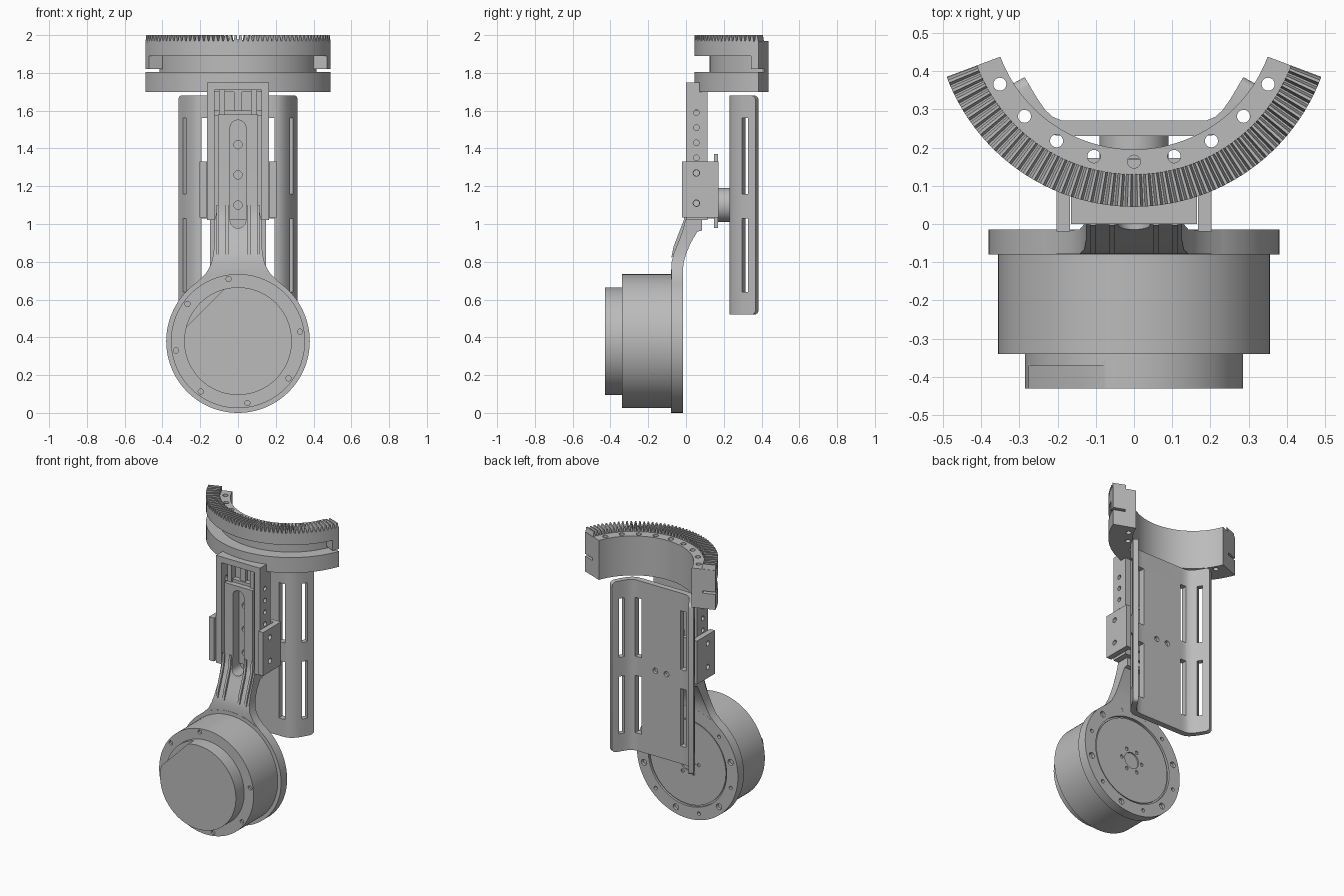
import bpy, bmesh, math
from mathutils import Matrix, Vector

if "Cube" in bpy.data.objects:
    bpy.data.objects.remove(bpy.data.objects["Cube"])

grey = bpy.data.materials.new("machined_grey")
grey.use_nodes = True
colour = (0.5, 0.5, 0.5, 1)
grey.diffuse_color = colour
grey.node_tree.nodes["Principled BSDF"].inputs["Base Color"].default_value = colour

AXIS = {"x": Matrix.Rotation(math.pi / 2, 4, "Y"),
        "y": Matrix.Rotation(math.pi / 2, 4, "X"), "z": Matrix()}


def box(bm, x, y, z, turn=Matrix()):
    """Box from (min, max) ranges, optionally turned by a matrix."""
    mid = Vector([sum(r) / 2 for r in (x, y, z)])
    size = [r[1] - r[0] for r in (x, y, z)]
    bmesh.ops.create_cube(bm, matrix=turn @ Matrix.Translation(mid) @ Matrix.Diagonal((*size, 1)))


def cyl(bm, axis, centre, radius, length, sides=24):
    bmesh.ops.create_cone(bm, cap_ends=True, segments=sides, radius1=radius, radius2=radius,
                          depth=length, matrix=Matrix.Translation(centre) @ AXIS[axis])


def loft(bm, rings):
    """Skin a list of equal point rings and cap both ends."""
    rows = [[bm.verts.new(p) for p in ring] for ring in rings]
    n = len(rows[0])
    for a, b in zip(rows, rows[1:]):
        for i in range(n):
            bm.faces.new((a[i], a[(i + 1) % n], b[(i + 1) % n], b[i]))
    bm.faces.new(rows[0])
    bm.faces.new(rows[-1])


def make(name, bm, cutter=None):
    """Turn a bmesh into a finished object, subtracting the cutter mesh."""
    ob = raw(name, bm)
    bpy.ops.object.select_all(action="DESELECT")
    bpy.context.view_layer.objects.active = ob
    ob.select_set(True)
    if cutter:
        tool = raw("cutter", cutter)
        tool.hide_render = True
        mod = ob.modifiers.new("cut", "BOOLEAN")
        mod.object, mod.operation, mod.solver = tool, "DIFFERENCE", "EXACT"
        mod.use_self = True
        bpy.ops.object.modifier_apply(modifier=mod.name)
        bpy.data.objects.remove(tool)
    bpy.ops.object.shade_smooth_by_angle(angle=math.radians(30))
    return ob


def raw(name, bm):
    bmesh.ops.recalc_face_normals(bm, faces=bm.faces)
    mesh = bpy.data.meshes.new(name)
    bm.to_mesh(mesh)
    bm.free()
    mesh.materials.append(grey)
    ob = bpy.data.objects.new(name, mesh)
    bpy.context.collection.objects.link(ob)
    return ob


def around(radius, degrees, y, z=0.38):
    a = math.radians(degrees)
    return (radius * math.cos(a), y, z + radius * math.sin(a))


# Motor body with screw holes on its front rim
body, cut = bmesh.new(), bmesh.new()
cyl(body, "y", (0, -0.205, 0.38), 0.355, 0.27, 96)
for i in range(8):
    if i != 1:
        cyl(cut, "y", around(0.332, 8.6 + 45 * i, -0.34), 0.014, 0.03, 16)
make("motor_body", body, cut)

# Front cover with a corner milled flat
cover, cut = bmesh.new(), bmesh.new()
cyl(cover, "y", (0, -0.38, 0.38), 0.285, 0.1, 96)
box(cut, (-0.5, -0.247), (-0.5, -0.37), (-0.4, 0.4),
    Matrix.Translation((0, 0, 0.38)) @ Matrix.Rotation(math.pi / 4, 4, "Y"))
make("motor_cover", cover, cut)

# Rear flange with recess, rim holes and hub ring
flange, cut = bmesh.new(), bmesh.new()
cyl(flange, "y", (0, -0.0475, 0.38), 0.38, 0.065, 96)
cyl(cut, "y", (0, -0.015, 0.38), 0.295, 0.03, 96)
for i in range(12):
    cyl(cut, "y", around(0.337, 30 * i + 15, -0.015), 0.02 if i % 2 else 0.012, 0.04, 16)
make("motor_flange", flange, cut)

rotor, cut = bmesh.new(), bmesh.new()
cyl(rotor, "y", (0, -0.028, 0.38), 0.285, 0.014, 96)
cyl(cut, "y", (0, -0.02, 0.38), 0.055, 0.02, 32)
for i in range(6):
    cyl(cut, "y", around(0.08, 60 * i, -0.02), 0.012, 0.02, 12)
make("rotor_disc", rotor, cut)

# Arm: neck blending out of the flange into a slotted slider (z, half width, front, back)
arm, cut = bmesh.new(), bmesh.new()
stations = [(0.68, 0.233, -0.078, -0.016), (0.70, 0.208, -0.078, -0.016), (0.74, 0.168, -0.078, -0.016),
            (0.79, 0.142, -0.078, -0.014), (0.84, 0.13, -0.066, 0.0), (0.9, 0.125, -0.042, 0.025),
            (0.96, 0.125, -0.02, 0.06), (0.965, 0.125, -0.018, 0.085), (1.02, 0.125, -0.003, 0.085),
            (1.025, 0.122, 0, 0.07), (1.1, 0.106, 0.004, 0.07), (1.58, 0.106, 0.004, 0.07)]
loft(arm, [[(-w, f, z), (w, f, z), (w, b, z), (-w, b, z)] for z, w, f, b in stations])
slot = []
for i in range(32):
    a = math.tau * (i + 0.5) / 32
    slot.append((0.042 * math.cos(a), 0.042 * math.sin(a) + (1.508 if i < 16 else 1.02)))
loft(cut, [[(x, y, z) for x, z in slot] for y in (-0.2, 0.3)])
make("slotted_arm", arm, cut)

# Gussets on the neck
ribs = bmesh.new()
side = [(-0.078, 0.82), (-0.066, 0.88), (-0.012, 1.02), (-0.004, 1.1), (0.03, 1.1), (0.0, 0.9)]
for x in (-0.115, -0.065, 0.05, 0.1):
    loft(ribs, [[(x + d, y, z) for y, z in side] for d in (0, 0.015)])
make("neck_gussets", ribs)

# Channel frame that guides the slider
frame, cut = bmesh.new(), bmesh.new()
box(frame, (-0.165, 0.165), (0, 0.115), (1.02, 1.75))
box(cut, (-0.125, 0.125), (-0.1, 0.075), (1.0, 1.71))
for z in (1.1, 1.26, 1.42):
    cyl(cut, "y", (0, 0.1, z), 0.022, 0.1)
for i in range(7):
    cyl(cut, "x", (0, 0.055, 1.11 + 0.08 * i), 0.015, 0.5, 16)
make("channel_frame", frame, cut)

bars = bmesh.new()
for x in (-0.1, 0.07):
    box(bars, (x, x + 0.03), (0.03, 0.08), (1.57, 1.71))
box(bars, (-0.02, 0.02), (0.05, 0.08), (1.57, 1.71))
box(bars, (-0.125, 0.125), (0.04, 0.08), (1.575, 1.6))
make("channel_bars", bars)

# Clamp bracket wrapped around the channel
clamp, cut = bmesh.new(), bmesh.new()
box(clamp, (-0.203, 0.203), (-0.02, 0.172), (1.035, 1.33))
box(cut, (-0.167, 0.167), (-0.1, 0.145), (1.0, 1.4))
for z in (1.11, 1.27):
    cyl(cut, "x", (0, 0.055, z), 0.017, 0.6)
make("clamp_bracket", clamp, cut)

tongue = bmesh.new()
box(tongue, (-0.09, 0.09), (0.147, 0.17), (0.98, 1.37))
box(tongue, (-0.12, 0.12), (0.11, 0.15), (1.03, 1.08))
make("clamp_tongue", tongue)

hub = bmesh.new()
cyl(hub, "y", (0, 0.205, 1.1), 0.09, 0.07, 48)
make("pivot_hub", hub)

# Rear guard plate with curved wings and slots
half = [(0.17, 0.23), (0.205, 0.232), (0.235, 0.247), (0.258, 0.272), (0.28, 0.305), (0.315, 0.368),
        (0.286, 0.384), (0.252, 0.327), (0.232, 0.298), (0.212, 0.28), (0.19, 0.271), (0.16, 0.27)]
front, back = half[:6], half[6:]
outline = front + back + [(-x, y) for x, y in back[::-1]] + [(-x, y) for x, y in front[::-1]]
plate, cut = bmesh.new(), bmesh.new()
loft(plate, [[(x, y, z) for x, y in outline] for z in (0.52, 1.68)])
tips = [e for e in plate.edges
        if e.verts[0].co.z == e.verts[1].co.z and e.verts[0].co.x * e.verts[1].co.x > 0
        and all(abs(v.co.x) > 0.285 for v in e.verts)]
bmesh.ops.bevel(plate, geom=tips, offset=0.025, segments=4, affect="EDGES", profile=0.5)
for s in (-1, 1):
    wing = Matrix.Translation((0.272 * s, 0.318, 0)) @ Matrix.Rotation(math.radians(60 * s), 4, "Z")
    for z in ((0.64, 1.03), (1.16, 1.56)):
        box(cut, sorted((0.147 * s, 0.192 * s)), (0.15, 0.32), z)
        box(cut, (-0.018, 0.018), (-0.06, 0.06), z, wing)
    cyl(cut, "y", (0.042 * s, 0.27, 1.1), 0.018, 0.04)
make("guard_plate", plate, cut)

# Gear sector: grooved ring segment swept about a vertical axis
CENTRE_Y, SPAN = 0.568, 69.5


def polar(r, degrees, z):
    a = math.radians(degrees)
    return (r * math.sin(a), CENTRE_Y - r * math.cos(a), z)


def sector(bm, profile, start, end, steps):
    loft(bm, [[polar(r, start + (end - start) * i / steps, z) for r, z in profile]
              for i in range(steps + 1)])


R_IN, R_GROOVE, R_OUT = 0.373, 0.443, 0.523
ring, cut = bmesh.new(), bmesh.new()
sector(ring, [(R_IN, 1.70), (R_OUT, 1.70), (R_OUT, 1.805), (R_GROOVE, 1.805),
              (R_GROOVE, 1.89), (R_OUT, 1.89), (R_OUT, 1.968), (R_IN, 1.968)], -SPAN, SPAN, 64)
for i in range(-4, 5):
    cyl(cut, "z", polar(0.405, 15 * i, 1.85), 0.017, 0.5)
make("gear_sector", ring, cut)

# Stops that close the groove at both ends, leaving a thin slit
stops = bmesh.new()
for s in (-1, 1):
    sector(stops, [(0.435, 1.82), (R_OUT, 1.82), (R_OUT, 1.895), (0.435, 1.895)], 64.5 * s, SPAN * s, 4)
make("groove_stops", stops)

# Crown teeth along the top edge
teeth = bmesh.new()
COUNT = 48
pitch = 2 * SPAN / COUNT
for i in range(COUNT):
    mid = -SPAN + pitch * (i + 0.5)
    loft(teeth, [[polar(r, mid + d * pitch, z) for d, z in
                  ((-0.47, 1.96), (0.47, 1.96), (0.15, 2.0), (-0.15, 2.0))] for r in (0.438, R_OUT)])
make("crown_teeth", teeth)
